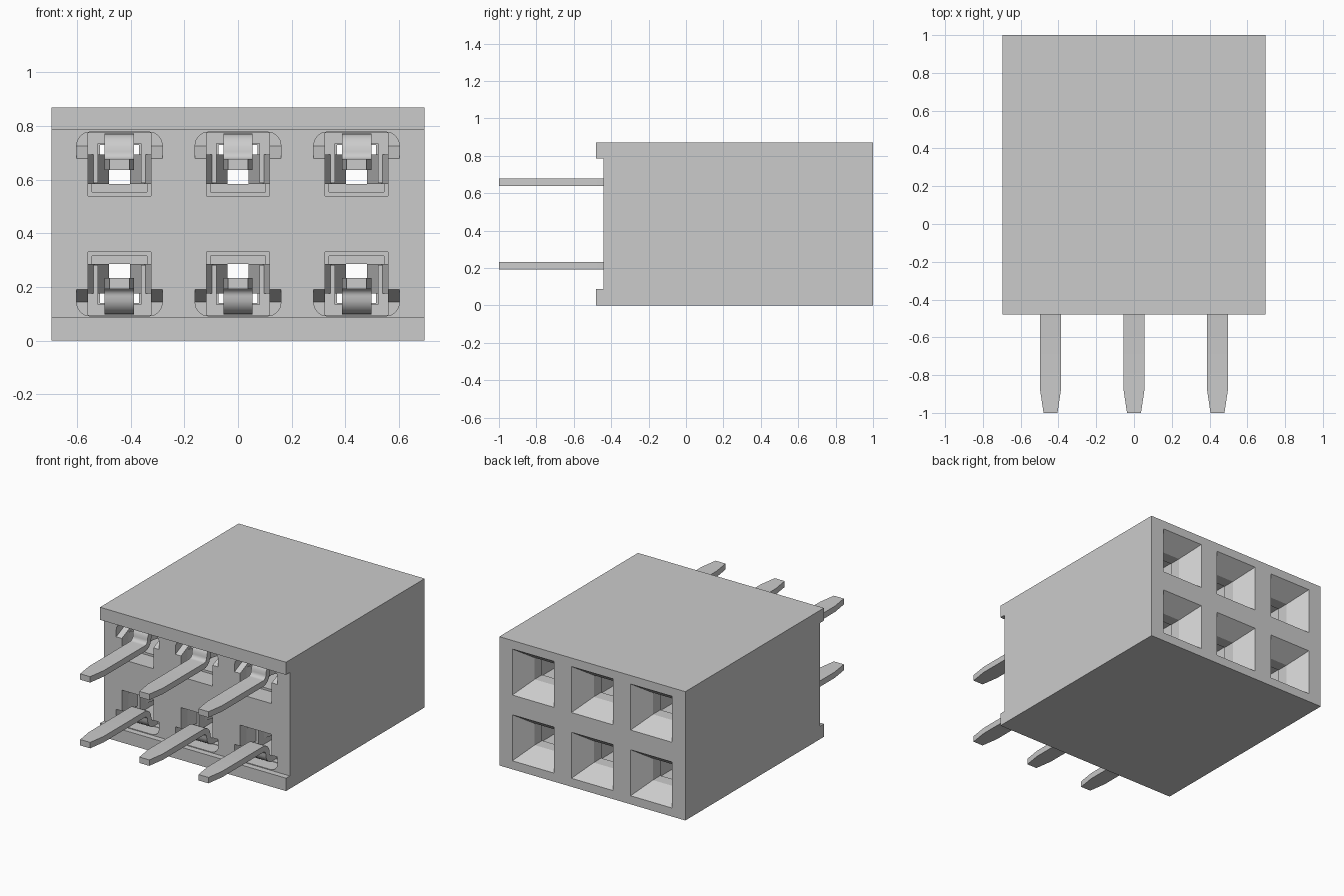
import bpy, bmesh
from math import sin, cos, pi, radians

if "Cube" in bpy.data.objects:
    bpy.data.objects.remove(bpy.data.objects["Cube"], do_unlink=True)

grey = bpy.data.materials.new("plain_grey")
grey.use_nodes = True
colour = (0.6, 0.6, 0.6, 1)
grey.diffuse_color = colour
grey.node_tree.nodes["Principled BSDF"].inputs["Base Color"].default_value = colour

MID, ROW, PITCH = 0.435, 0.222, 0.442   # body mid height, row offset, column pitch


def loft(name, rings):
    """Closed solid through a list of equal-length point rings."""
    bm = bmesh.new()
    loops = [[bm.verts.new(p) for p in ring] for ring in rings]
    n = len(loops[0])
    for a, b in zip(loops, loops[1:]):
        for i in range(n):
            j = (i + 1) % n
            bm.faces.new((a[i], a[j], b[j], b[i]))
    bm.faces.new(loops[0])
    bm.faces.new(loops[-1])
    bmesh.ops.recalc_face_normals(bm, faces=bm.faces)
    mesh = bpy.data.meshes.new(name)
    bm.to_mesh(mesh)
    bm.free()
    mesh.materials.append(grey)
    obj = bpy.data.objects.new(name, mesh)
    bpy.context.collection.objects.link(obj)
    return obj


def activate(obj):
    bpy.ops.object.select_all(action='DESELECT')
    obj.select_set(True)
    bpy.context.view_layer.objects.active = obj


def cut(body, cutter):
    mod = body.modifiers.new("cut", 'BOOLEAN')
    mod.object, mod.operation, mod.solver = cutter, 'DIFFERENCE', 'EXACT'
    activate(body)
    bpy.ops.object.modifier_apply(modifier=mod.name)
    bpy.data.objects.remove(cutter, do_unlink=True)


def cavity(x, z):
    """Front recess, contact chamber, narrow throat and rear funnel."""
    steps = [(-0.6, 0.118), (-0.3, 0.118), (-0.3, 0.103), (0.8, 0.103),
             (0.8, 0.073), (0.88, 0.073), (1.03, 0.176)]
    return loft("cavity_cutter", [[(x + a * h, y, z + b * h) for a, b in
                ((-1, -1), (1, -1), (1, 1), (-1, 1))] for y, h in steps])


def wing_slot(x, s):
    """Wide slot beside the outer wall, rounded outside and sloped inside."""
    rings = []
    for y, inner in ((-0.48, 0.245), (-0.44, 0.245), (-0.34, 0.29)):
        outer, w, r = 0.343, 0.16, 0.05
        ring = [(-w, inner), (w, inner)]
        ring += [(w - r + r * cos(t * pi / 8), outer - r + r * sin(t * pi / 8)) for t in range(5)]
        ring += [(-w + r - r * sin(t * pi / 8), outer - r + r * cos(t * pi / 8)) for t in range(5)]
        rings.append([(x + a, y, MID + s * d) for a, d in ring])
    return loft("slot_cutter", rings)


def pin(x, s):
    """Flat strip: tapered tip, straight leg, outward bend and base plate."""
    r, t = 0.0475, 0.02
    path = [(-1, 0, 0.037, 0), (-0.88, 0, 0.055, 0)]
    for k in range(7):
        a = radians(15 * k)
        path.append((-0.44 + r * sin(a), r - r * cos(a), 0.055, a))
    for k in range(6, -1, -1):
        a = radians(15 * k)
        path.append((-0.345 - r * sin(a), r + r * cos(a), 0.055, a))
    path.append((0.1, 2 * r, 0.055, 0))
    rings = []
    for y, d, w, a in path:
        rings.append([(x + u * w, y - v * t * sin(a), MID + s * (ROW + d + v * t * cos(a)))
                      for u, v in ((-1, -1), (1, -1), (1, 1), (-1, 1))])
    obj = loft("contact_pin", rings)
    activate(obj)
    bpy.ops.object.shade_smooth_by_angle(angle=radians(30))


def spring_arm(x, s, side):
    """Leaf that leans in from the recess and flares at its end."""
    plan = [(0.118, -0.37), (0.04, -0.1), (0.04, 0.5), (0.07, 0.6),
            (0.082, 0.6), (0.055, 0.5), (0.055, -0.08), (0.118, -0.3)]
    loft("spring_arm", [[(x + side * a, y, MID + s * (ROW + d)) for a, y in plan]
                        for d in (-0.072, 0.038)])


def side_web(x, s, side):
    """Joins the base plate to the spring arm."""
    loft("contact_web", [[(x + side * a, y, MID + s * (ROW + d)) for a, y in
         ((0.05, -0.3), (0.102, -0.3), (0.102, 0.1), (0.05, 0.1))] for d in (0.078, 0.102)])
    loft("contact_side", [[(x + side * a, y, MID + s * (ROW + d)) for a, y in
         ((0.08, -0.3), (0.102, -0.3), (0.102, 0.1), (0.08, 0.1))] for d in (-0.07, 0.08)])


# housing with a lip along its top and bottom front edges
profile = [(-0.48, 0), (1, 0), (1, 0.87), (-0.48, 0.87),
           (-0.48, 0.785), (-0.44, 0.785), (-0.44, 0.087), (-0.48, 0.087)]
housing = loft("housing", [[(x, y, z) for y, z in profile] for x in (-0.695, 0.695)])

# six sockets with their contacts
for s in (-1, 1):
    for col in (-1, 0, 1):
        x = col * PITCH
        cut(housing, cavity(x, MID + s * ROW))
        cut(housing, wing_slot(x, s))
        pin(x, s)
        for side in (-1, 1):
            spring_arm(x, s, side)
            side_web(x, s, side)
